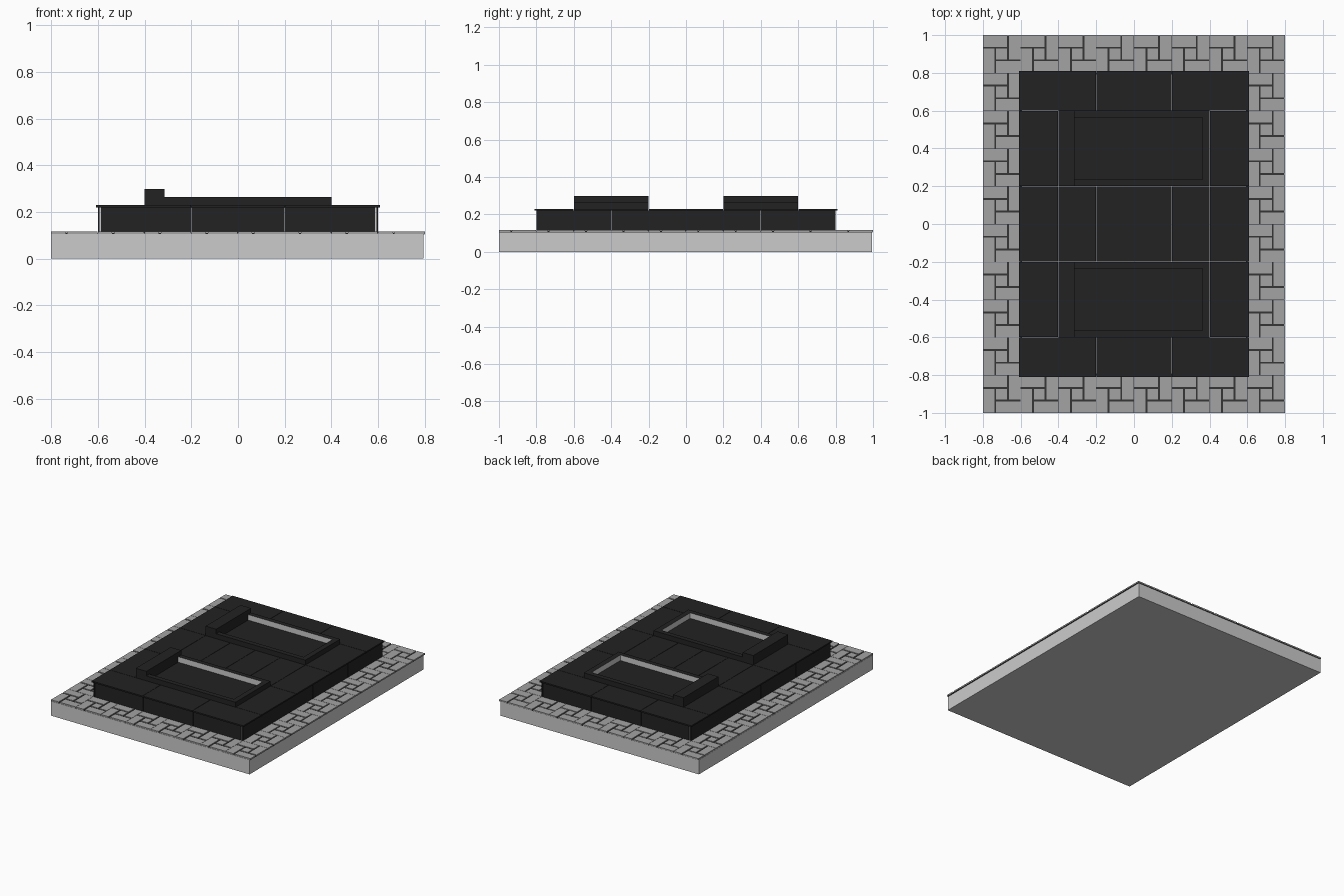
import bpy, bmesh
from mathutils import Vector

if "Cube" in bpy.data.objects:
    bpy.data.objects.remove(bpy.data.objects["Cube"])


def mat(name, v):
    m = bpy.data.materials.new(name)
    m.diffuse_color = (v, v, v, 1)
    m.use_nodes = True
    m.node_tree.nodes["Principled BSDF"].inputs["Base Color"].default_value = m.diffuse_color
    return m


CONCRETE = mat("light concrete", 0.60)
PAVER = mat("grey paver", 0.37)
GROUT = mat("dark grout", 0.035)
GRANITE = mat("black granite", 0.016)


def boxes(name, items, mats, inner=None):
    """One object from (x0,x1,y0,y1,z0,z1) boxes; faces looking along the
    optional per-box 'inner' direction take the second material."""
    bm = bmesh.new()
    for i, (x0, x1, y0, y1, z0, z1) in enumerate(items):
        r = bmesh.ops.create_cube(bm, size=1)
        for v in r["verts"]:
            v.co = Vector((x0 + (v.co.x + .5) * (x1 - x0),
                           y0 + (v.co.y + .5) * (y1 - y0),
                           z0 + (v.co.z + .5) * (z1 - z0)))
        if inner and inner[i]:
            d = Vector(inner[i])
            for f in {f for v in r["verts"] for f in v.link_faces}:
                f.normal_update()
                if f.normal.dot(d) > 0.9:
                    f.material_index = 1
    me = bpy.data.meshes.new(name)
    bm.to_mesh(me)
    bm.free()
    for m in mats:
        me.materials.append(m)
    ob = bpy.data.objects.new(name, me)
    bpy.context.collection.objects.link(ob)
    return ob


# foundation and grout bed
boxes("foundation", [(-.8, .793, -1, .995, 0, .105)], [CONCRETE])
boxes("grout_bed", [(-.798, .798, -.998, .998, .104, .111)], [GROUT])

# pinwheel paving: 3x3 cells per 0.2 module, (col, row, width, height)
PIN = [(0, 2, 2, 1), (2, 1, 1, 2), (1, 0, 2, 1), (0, 0, 1, 2), (1, 1, 1, 1)]
c, g = 0.2 / 3, 0.004
pav = []
for i in range(8):
    for j in range(10):
        if 1 <= i <= 6 and 1 <= j <= 8:
            continue  # hidden under the plinth
        x, y = -.8 + .2 * i, -1 + .2 * j
        for a, b, w, h in PIN:
            pav.append((x + a * c + g * (a > 0), x + (a + w) * c - g * (a + w < 3) - .002 * (i < 7),
                        y + b * c + g * (b > 0), y + (b + h) * c - g * (b + h < 3) - .002 * (j < 9),
                        .106, .116))
boxes("pavers", pav, [PAVER])

# plinth core with granite side panels
boxes("plinth_core", [(-.594, .594, -.794, .794, .105, .22)], [CONCRETE])
s = 0.0012
panels = []
for sg in (-1, 1):
    for x0, x1 in ((-.587, -.2), (-.2, .2), (.2, .587)):
        panels.append((x0 + s, x1 - s, *sorted((sg * .793, sg * .8)), .111, .22))
    for k in range(4):
        y0 = -.8 + .4 * k
        panels.append((*sorted((sg * .593, sg * .6)), y0 + s * (k > 0), y0 + .4 - s * (k < 3), .111, .22))
boxes("side_panels", panels, [GRANITE])

# granite top slabs, row by row with narrow joints
rows = [(-.81, -.6, [(-.61, -.2), (-.2, .2), (.2, .61)]),
        (-.6, -.2, [(-.61, -.4), (.4, .61)]),
        (-.2, .2, [(-.61, -.4), (-.4, -.2), (-.2, 0), (0, .2), (.2, .4), (.4, .61)]),
        (.2, .6, [(-.61, -.4), (.4, .61)]),
        (.6, .81, [(-.61, -.2), (-.2, .2), (.2, .61)])]
slabs = [(a + s, b - s, y0 + s, y1 - s, .22, .23) for y0, y1, cols in rows for a, b in cols]
boxes("top_slabs", slabs, [GRANITE])

# two graves: rails with bare concrete inner walls, head block, dark floor
for n, cy in (("front", -.4), ("back", .4)):
    y0, y1 = cy - .2, cy + .2
    i0, i1 = cy - .165, cy + .165
    boxes(n + "_grave_rails",
          [(-.315, .4, y0, i0, .22, .265),
           (-.315, .4, i1, y1, .22, .265),
           (.362, .4, i0, i1, .22, .265)],
          [GRANITE, CONCRETE], [(0, 1, 0), (0, -1, 0), (-1, 0, 0)])
    boxes(n + "_grave_head_block", [(-.4, -.315, y0, y1, .22, .298)], [GRANITE])
    boxes(n + "_grave_floor", [(-.315, .362, i0, i1, .219, .225)], [GRANITE])
